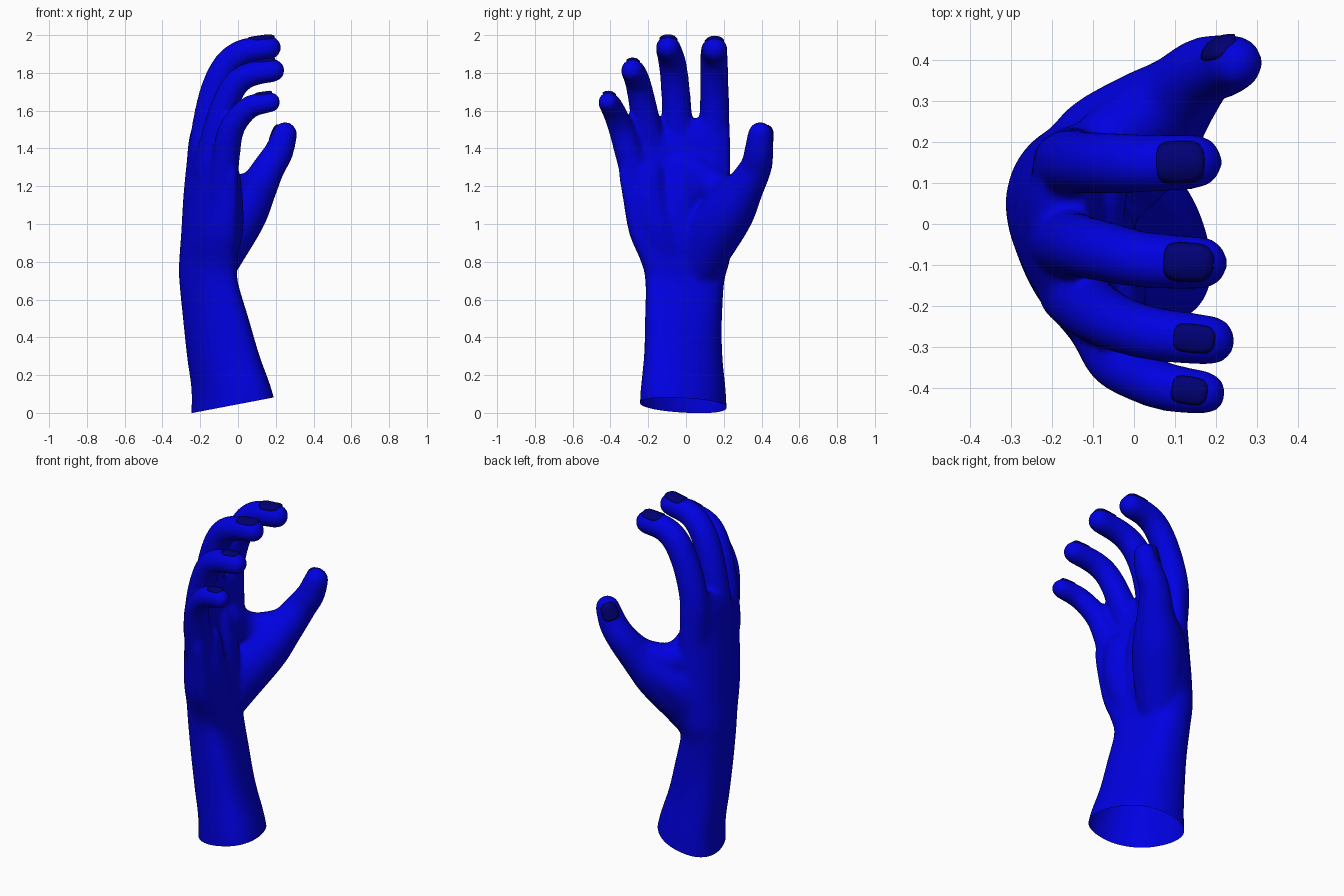
import bpy, bmesh, math
from mathutils import Vector

if "Cube" in bpy.data.objects:
    bpy.data.objects.remove(bpy.data.objects["Cube"])

def material(name, rgb):
    m = bpy.data.materials.new(name)
    m.diffuse_color = (*rgb, 1)
    m.use_nodes = True
    m.node_tree.nodes["Principled BSDF"].inputs["Base Color"].default_value = m.diffuse_color
    return m

SKIN = material("skin_blue", (0.0, 0.0, 0.75))
DARK = material("nail_blue", (0.0, 0.0, 0.17))

def spline(rows, steps=5):
    """Catmull-Rom samples through rows of numbers."""
    out = []
    for i in range(len(rows) - 1):
        p = [rows[max(i - 1, 0)], rows[i], rows[i + 1], rows[min(i + 2, len(rows) - 1)]]
        for s in range(steps):
            t = s / steps
            out.append([0.5 * (2 * b + (c - a) * t + (2 * a - 5 * b + 4 * c - d) * t * t
                               + (3 * b - a - 3 * c + d) * t ** 3) for a, b, c, d in zip(*p)])
    return out + [list(rows[-1])]

def loft(bm, rings):
    loops = [[bm.verts.new(p) for p in r] for r in rings]
    n = len(loops[0])
    for a, b in zip(loops, loops[1:]):
        for i in range(n):
            bm.faces.new((a[i], a[(i + 1) % n], b[(i + 1) % n], b[i]))
    bm.faces.new(loops[0][::-1])
    bm.faces.new(loops[-1])

def tube(bm, rows, grow=0.0, n=20):
    """Round tube with domed ends through (x, y, z, radius) rows."""
    s = spline(rows)
    pts, rad = [Vector(r[:3]) for r in s], [r[3] + grow for r in s]
    tan = [(pts[min(i + 1, len(pts) - 1)] - pts[max(i - 1, 0)]).normalized() for i in range(len(pts))]
    dome = [math.radians(a) for a in (20, 40, 60, 80)]
    secs = [(pts[0] - tan[0] * rad[0] * math.sin(a), tan[0], rad[0] * math.cos(a)) for a in dome[::-1]]
    secs += list(zip(pts, tan, rad))
    secs += [(pts[-1] + tan[-1] * rad[-1] * math.sin(a), tan[-1], rad[-1] * math.cos(a)) for a in dome]
    rings = []
    for c, t, r in secs:
        u = Vector((0, 1, 0)).cross(t).normalized()
        v = t.cross(u)
        rings.append([c + r * (u * math.cos(k * math.tau / n) + v * math.sin(k * math.tau / n))
                      for k in range(n)])
    loft(bm, rings)

# Forearm and palm sections: z, centre x, centre y, half x, half y, lean, cup, slope
BODY = [(-0.12, -0.015, -0.015, .225, .235, -.075, 0, 0),
        (0.1, -0.03, -0.015, .2, .227, -.07, 0, 0),
        (0.3, -0.08, -0.015, .18, .208, -.06, .015, 0),
        (0.5, -0.122, -0.013, .163, .204, -.05, .03, 0),
        (0.7, -0.163, -0.006, .143, .21, -.045, .04, 0),
        (0.8, -0.164, -0.004, .143, .235, -.045, .045, 0),
        (0.95, -0.16, -0.03, .135, .272, -.05, .05, 0),
        (1.15, -0.165, -0.05, .117, .288, -.058, .07, 0),
        (1.32, -0.165, -0.06, .1, .297, -.055, .078, .05),
        (1.43, -0.165, -0.055, .088, .285, -.05, .075, .1),
        (1.51, -0.165, -0.045, .06, .23, -.04, .06, .1)]

# Digits: x, y, z, radius from root to tip
DIGITS = {
    "index": [(-.16, .135, 1.28, .075), (-.165, .15, 1.5, .073), (-.12, .15, 1.7, .07),
              (-.045, .148, 1.85, .068), (.04, .148, 1.912, .064), (.15, .152, 1.924, .06)],
    "middle": [(-.18, -.04, 1.33, .08), (-.165, -.045, 1.5, .075), (-.125, -.055, 1.7, .07),
               (-.06, -.07, 1.84, .067), (.03, -.088, 1.91, .062), (.165, -.095, 1.934, .058)],
    "ring": [(-.15, -.16, 1.28, .08), (-.12, -.195, 1.45, .072), (-.08, -.223, 1.6, .067),
             (-.02, -.25, 1.73, .062), (.06, -.27, 1.79, .059), (.187, -.284, 1.813, .055)],
    "little": [(-.085, -.24, 1.15, .07), (-.06, -.305, 1.38, .066), (-.035, -.342, 1.5, .061),
               (.02, -.375, 1.582, .056), (.08, -.398, 1.628, .053), (.172, -.412, 1.645, .048)],
    "thumb": [(-.16, .03, .68, .09), (-.06, .14, .93, .135), (.03, .235, 1.08, .13),
              (.11, .315, 1.2, .095), (.165, .37, 1.3, .078), (.215, .385, 1.38, .071),
              (.248, .393, 1.475, .06)]}

# Palm pads: little-finger heel, middle of palm, back of thumb root, web beside thumb
PADS = [[(-.13, -.07, .74, .1), (-.09, -.14, .95, .115), (-.08, -.19, 1.1, .11), (-.08, -.2, 1.25, .095)],
        [(-.13, .0, .78, .1), (-.11, -.03, .95, .115), (-.115, -.03, 1.15, .115), (-.13, -.03, 1.3, .1)],
        [(-.13, .12, .84, .115), (-.09, .21, 1.02, .103), (.05, .295, 1.14, .095)],
        [(-.12, .04, 1.28, .1), (-.1, .14, 1.2, .1), (-.03, .22, 1.17, .09), (.09, .3, 1.2, .085)]]

bm = bmesh.new()
rings = []
for z, cx, cy, hx, hy, lean, cup, slope in spline(BODY):
    ring = []
    for k in range(40):
        a = k * math.tau / 40
        c, v = (math.copysign(abs(f(a)) ** 0.9, f(a)) for f in (math.cos, math.sin))
        ring.append((cx + hx * c + lean * v + cup * v * v, cy + hy * v, z + slope * v))
    rings.append(ring)
loft(bm, rings)
for rows in DIGITS.values():
    tube(bm, rows, 0.008)
for rows in PADS:
    tube(bm, rows)
bmesh.ops.recalc_face_normals(bm, faces=bm.faces)
mesh = bpy.data.meshes.new("hand")
bm.to_mesh(mesh)
bm.free()
hand = bpy.data.objects.new("hand", mesh)
bpy.context.collection.objects.link(hand)

# Fuse everything into one skin and soften the joins
mod = hand.modifiers.new("fuse", 'REMESH')
mod.mode, mod.voxel_size = 'VOXEL', 0.012
mod = hand.modifiers.new("soften", 'SMOOTH')
mod.factor, mod.iterations = 0.5, 24
dg = bpy.context.evaluated_depsgraph_get()
fused = bpy.data.meshes.new_from_object(hand.evaluated_get(dg))
hand.modifiers.clear()

# Slanted open cut at the end of the forearm
bm = bmesh.new()
bm.from_mesh(fused)
bmesh.ops.bisect_plane(bm, geom=bm.verts[:] + bm.edges[:] + bm.faces[:],
                       plane_co=(-0.24, 0, 0.0), plane_no=(-0.08, 0, 0.42), clear_inner=True)
for f in bm.faces:
    f.smooth = True
bm.to_mesh(fused)
bm.free()
hand.data = fused
fused.materials.clear()
fused.materials.append(SKIN)

def nail(name, rows, up, back, half_len, half_ang):
    """Rounded-square patch wrapped over the back of a domed fingertip."""
    tip, r = Vector(rows[-1][:3]), rows[-1][3]
    t = (tip - Vector(rows[-2][:3])).normalized()
    up = Vector(up)
    up = (up - t * up.dot(t)).normalized()
    side = t.cross(up)
    bm = bmesh.new()
    loops = []
    for rho, lift in ((.05, .013), (.4, .013), (.75, .013), (1, .011), (1.02, -.015)):
        loop = []
        for k in range(28):
            a = k * math.tau / 28
            c, s = (math.copysign(abs(f(a)) ** 0.55, f(a)) * rho for f in (math.cos, math.sin))
            d = up * math.cos(s * half_ang) + side * math.sin(s * half_ang)
            ax = c * half_len - back
            big = r + lift - min(ax, 0) * 0.04      # finger widens away from the tip
            loop.append(tip + t * ax + d * math.sqrt(big * big - max(ax, 0) ** 2))
        loops.append(loop)
    loft(bm, loops)
    bmesh.ops.recalc_face_normals(bm, faces=bm.faces)
    for f in bm.faces:
        f.smooth = True
    me = bpy.data.meshes.new(name)
    bm.to_mesh(me)
    bm.free()
    me.materials.append(DARK)
    bpy.context.collection.objects.link(bpy.data.objects.new(name, me))

# Nails
for digit, back, half_len, ang in (("index", .03, .058, .8), ("middle", .022, .06, .75),
                                   ("ring", .03, .05, .55), ("little", .028, .043, .6)):
    nail(digit + "_nail", DIGITS[digit], (0, 0, 1), back, half_len, ang)
nail("thumb_nail", DIGITS["thumb"], (-.6, .7, .3), .01, .05, .7)
